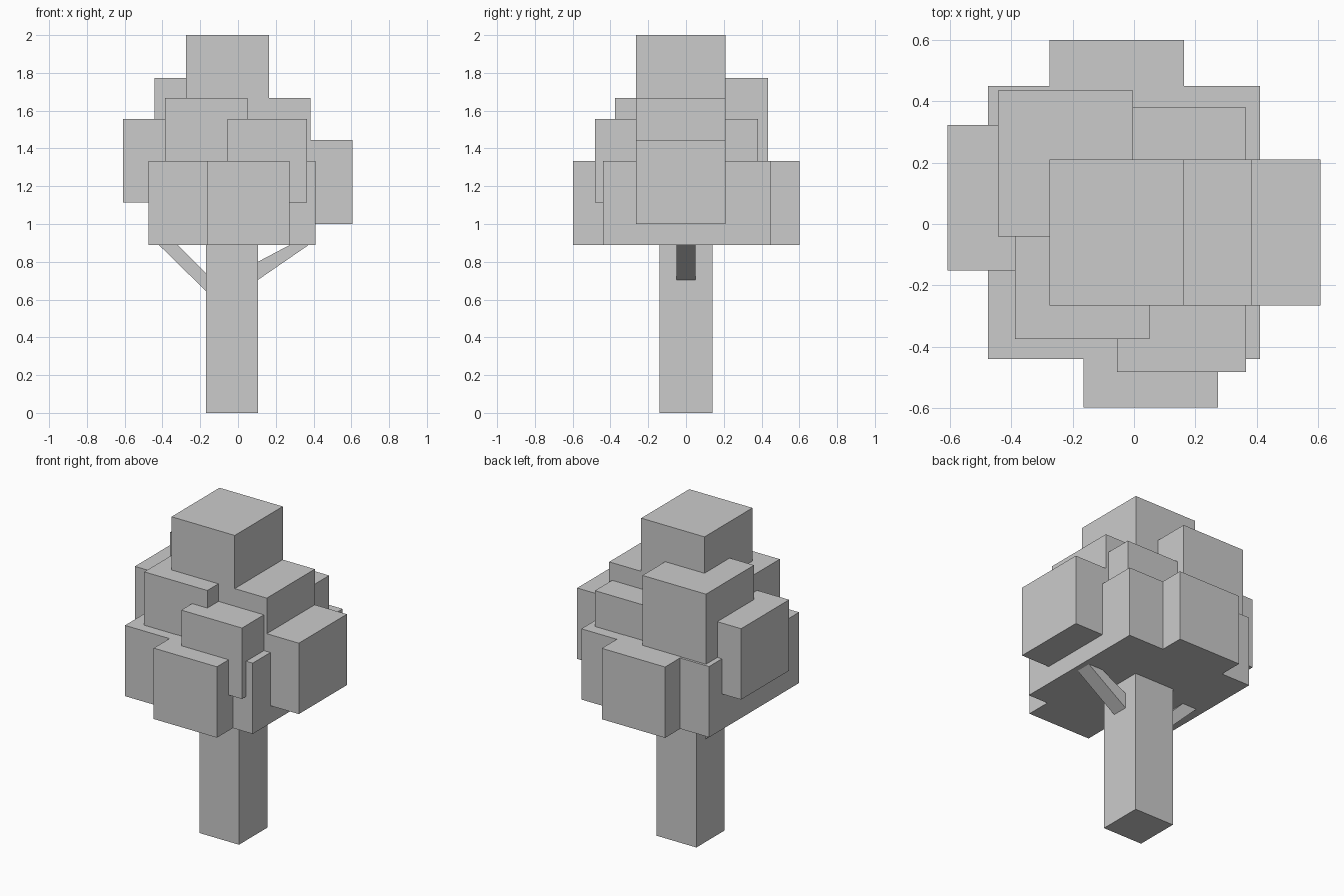
import bpy
import bmesh

if "Cube" in bpy.data.objects:
    bpy.data.objects.remove(bpy.data.objects["Cube"])


def prism(name, outline, y0, y1):
    """Extrude an x-z outline from y0 to y1."""
    bm = bmesh.new()
    face = bm.faces.new([bm.verts.new((x, y0, z)) for x, z in outline])
    ext = bmesh.ops.extrude_face_region(bm, geom=[face])
    moved = [g for g in ext["geom"] if isinstance(g, bmesh.types.BMVert)]
    bmesh.ops.translate(bm, verts=moved, vec=(0, y1 - y0, 0))
    bmesh.ops.recalc_face_normals(bm, faces=bm.faces)
    mesh = bpy.data.meshes.new(name)
    bm.to_mesh(mesh)
    bm.free()
    obj = bpy.data.objects.new(name, mesh)
    bpy.context.collection.objects.link(obj)
    return obj


def box(name, x0, x1, y0, y1, z0, z1):
    return prism(name, [(x0, z0), (x1, z0), (x1, z1), (x0, z1)], y0, y1)


# Trunk and the two slanted branches
box("trunk", -0.17, 0.105, -0.14, 0.14, 0, 0.9)
prism("branch_left", [(-0.165, 0.64), (-0.165, 0.735), (-0.33, 0.90), (-0.43, 0.90)],
      -0.05, 0.05)
prism("branch_right", [(0.10, 0.70), (0.39, 0.90), (0.295, 0.90), (0.10, 0.797)],
      -0.05, 0.05)

# Wide foliage base
box("foliage_base", -0.475, 0.41, -0.44, 0.45, 0.89, 1.333)

# Foliage blocks: name, left x, right x, front y, bottom z (equal depth and height)
DEPTH, HEIGHT = 0.475, 0.444
blocks = [
    ("foliage_top", -0.275, 0.163, -0.265, 1.556),
    ("foliage_upper_right", -0.055, 0.385, -0.265, 1.223),
    ("foliage_right", 0.165, 0.607, -0.265, 1.0),
    ("foliage_upper_front", -0.387, 0.05, -0.375, 1.223),
    ("foliage_mid_front", -0.055, 0.365, -0.482, 1.113),
    ("foliage_low_front", -0.165, 0.273, -0.598, 0.89),
    ("foliage_upper_back", -0.443, -0.003, -0.04, 1.328),
    ("foliage_left", -0.608, -0.17, -0.152, 1.113),
    ("foliage_low_back", -0.275, 0.163, 0.125, 0.89),
    ("foliage_mid_back", -0.055, 0.365, -0.095, 1.113),
]
for name, x0, x1, y0, z0 in blocks:
    box(name, x0, x1, y0, y0 + DEPTH, z0, z0 + HEIGHT)
